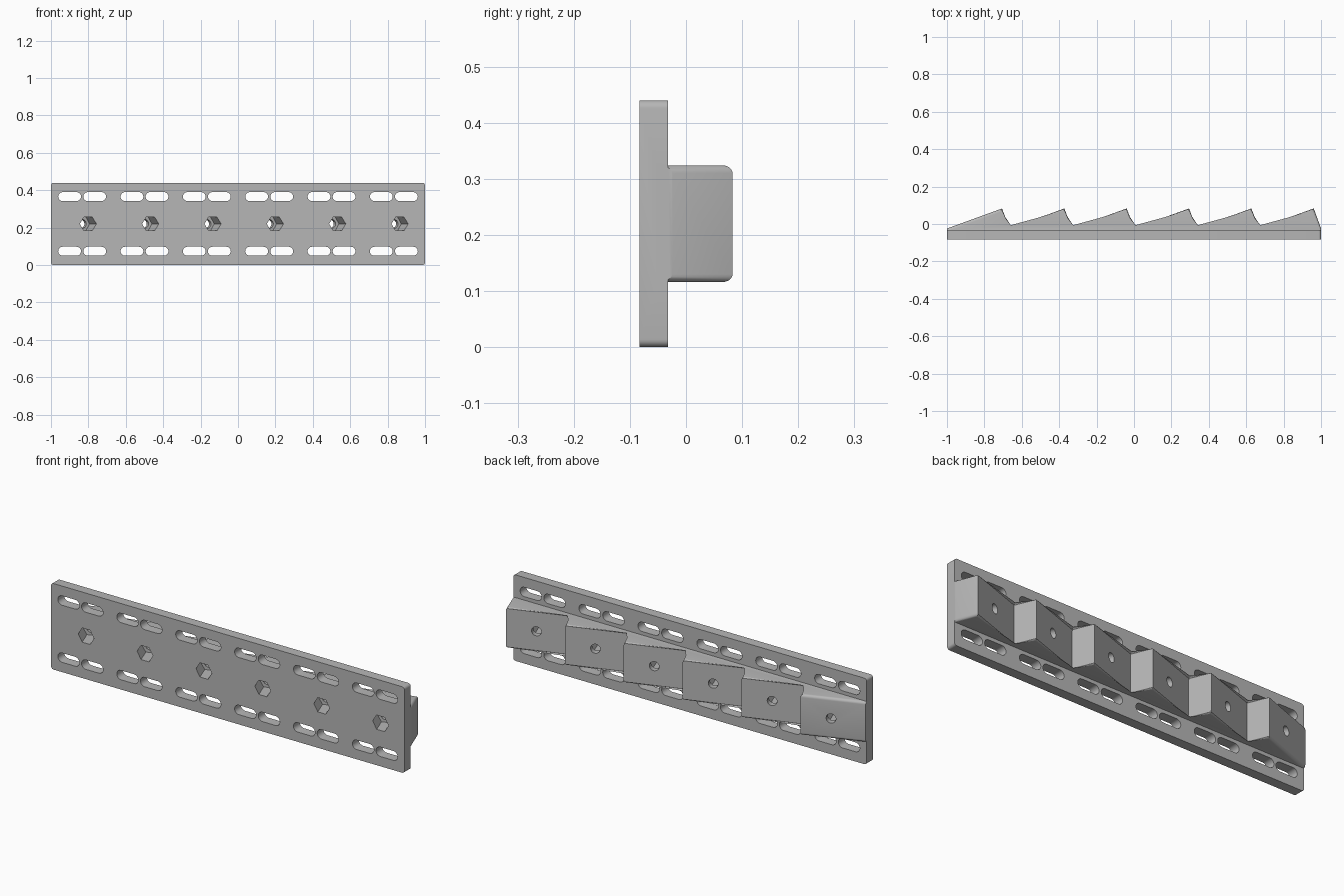
import bpy, bmesh
from math import sin, cos, pi, radians
from mathutils import Matrix, Vector

if "Cube" in bpy.data.objects:
    bpy.data.objects.remove(bpy.data.objects["Cube"], do_unlink=True)

TILT = radians(20)
TEETH = 6
PITCH = 2 / TEETH
HEIGHT = 0.44
MID = HEIGHT / 2
FRONT, BACK, PEAK = -0.083, -0.032, 0.083

grey = bpy.data.materials.new("grey")
grey.use_nodes = True
colour = (0.47, 0.47, 0.47, 1)
grey.diffuse_color = colour
grey.node_tree.nodes["Principled BSDF"].inputs["Base Color"].default_value = colour


def add_prism(bm, points, start, end, matrix):
    """Extrude a 2D outline along local z from start to end."""
    low = [bm.verts.new(matrix @ Vector((x, y, start))) for x, y in points]
    high = [bm.verts.new(matrix @ Vector((x, y, end))) for x, y in points]
    bm.faces.new(low)
    bm.faces.new(high)
    for i in range(len(points)):
        j = (i + 1) % len(points)
        bm.faces.new((low[i], low[j], high[j], high[i]))


def make_object(name, bm):
    bmesh.ops.recalc_face_normals(bm, faces=bm.faces)
    mesh = bpy.data.meshes.new(name)
    bm.to_mesh(mesh)
    bm.free()
    mesh.materials.append(grey)
    obj = bpy.data.objects.new(name, mesh)
    bpy.context.collection.objects.link(obj)
    return obj


def frame(x, z, angle=0):
    """Local z points backward, swung toward -x by the angle."""
    axes = Matrix(((cos(angle), 0, -sin(angle)),
                   (sin(angle), 0, cos(angle)),
                   (0, -1, 0))).to_4x4()
    return Matrix.Translation((x, FRONT, z)) @ axes


def ring(radius, count):
    return [(radius * cos(2 * pi * i / count), radius * sin(2 * pi * i / count))
            for i in range(count)]


def capsule(length, radius, steps=10):
    """Outline with two half round ends."""
    points = []
    for side, first in ((1, -pi / 2), (-1, pi / 2)):
        for i in range(steps + 1):
            a = first + pi * i / steps
            points.append((side * (length / 2 - radius) + radius * cos(a), radius * sin(a)))
    return points


# Mounting plate with rounded corners
bm = bmesh.new()
outline = [(-1, -MID), (1, -MID), (1, MID), (-1, MID)]
add_prism(bm, outline, 0, BACK - FRONT, frame(0, MID))
corners = [e for e in bm.edges if abs(e.verts[0].co.y - e.verts[1].co.y) > 0.01]
bmesh.ops.bevel(bm, geom=corners, offset=0.014, segments=5, profile=0.5, affect='EDGES')
plate = make_object("mounting_plate", bm)

# Saw-tooth strip with rounded upper and lower edges
rise = PITCH * cos(TILT) * sin(TILT)
valley = PEAK - rise
profile = [(-1, BACK - 0.02), (-1, valley)]
for i in range(TEETH):
    x = -1 + i * PITCH
    profile += [(x + PITCH * cos(TILT) ** 2, PEAK), (x + PITCH, valley)]
profile.append((1, BACK - 0.02))
bm = bmesh.new()
add_prism(bm, profile, MID - 0.104, MID + 0.104, Matrix())
rims = [e for e in bm.edges
        if abs(e.verts[0].co.z - e.verts[1].co.z) < 0.001
        and min(v.co.y for v in e.verts) > BACK]
bmesh.ops.bevel(bm, geom=rims, offset=0.014, segments=5, profile=0.5,
                affect='EDGES', clamp_overlap=False)
strip = make_object("wedge_strip", bm)

# Cutters: slots, tilted hexagonal pockets, tilted bolt holes
slots, pockets, holes = bmesh.new(), bmesh.new(), bmesh.new()
for i in range(TEETH):
    centre = -1 + (i + 0.5) * PITCH
    for dx in (-0.067, 0.067):
        for dz in (-0.146, 0.146):
            add_prism(slots, capsule(0.122, 0.024), -0.05, 0.1, frame(centre + dx, MID + dz))
    tilted = frame(centre + 0.032, MID, TILT)
    add_prism(pockets, ring(0.042, 6), -0.05, 0.093, tilted)
    add_prism(holes, ring(0.0235, 24), 0.05, 0.18, tilted)
cutters = [make_object("slot_cutter", slots),
           make_object("pocket_cutter", pockets),
           make_object("hole_cutter", holes)]

# Join the strip to the plate, then cut the openings
bpy.context.view_layer.objects.active = plate
for tool, operation in [(strip, 'UNION')] + [(c, 'DIFFERENCE') for c in cutters]:
    tool.hide_render = True
    mod = plate.modifiers.new(tool.name, 'BOOLEAN')
    mod.object = tool
    mod.operation = operation
    mod.solver = 'EXACT'
    bpy.ops.object.modifier_apply(modifier=mod.name)
    bpy.data.objects.remove(tool, do_unlink=True)

plate.name = "toothed_mounting_rail"
bpy.ops.object.select_all(action='DESELECT')
plate.select_set(True)
bpy.ops.object.shade_smooth_by_angle(angle=radians(30))
